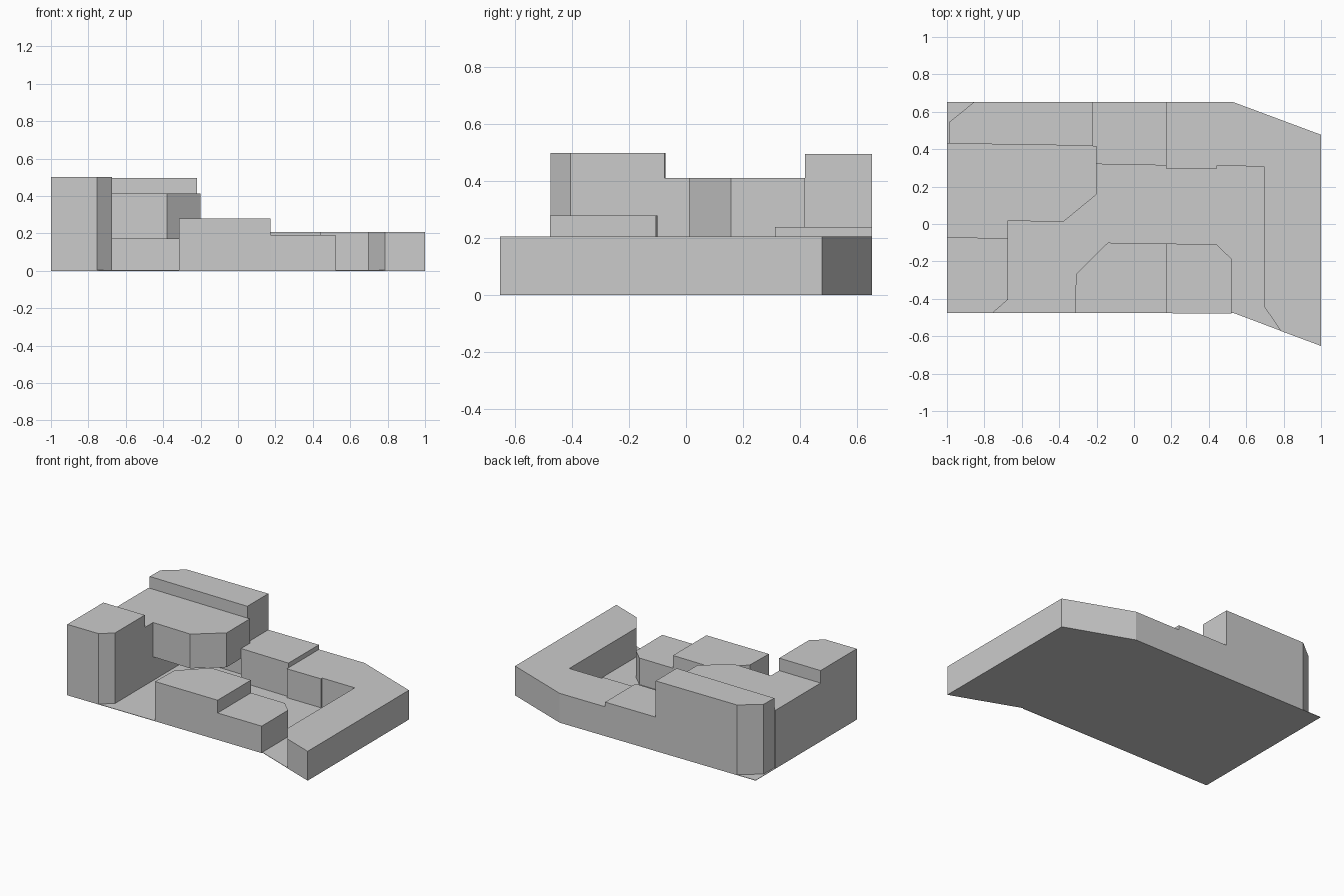
import bpy, bmesh


def prism(name, outline, top, bottom=0.0, floor=False):
    """Extrude a counter-clockwise plan outline between two heights."""
    bm = bmesh.new()
    low = [bm.verts.new((x, y, bottom)) for x, y in outline]
    high = [bm.verts.new((x, y, top)) for x, y in outline]
    bm.faces.new(high)
    if floor:
        bm.faces.new(low[::-1])
    n = len(outline)
    for i in range(n):
        j = (i + 1) % n
        bm.faces.new((low[i], low[j], high[j], high[i]))
    mesh = bpy.data.meshes.new(name)
    bm.to_mesh(mesh)
    bm.free()
    obj = bpy.data.objects.new(name, mesh)
    bpy.context.collection.objects.link(obj)
    return obj


# Thin site plate with the skewed right end
prism("site_plate", [(-1, -0.475), (0.53, -0.475), (1, -0.652), (1, 0.477),
                     (0.53, 0.652), (-1, 0.652)], 0.003, floor=True)

# Front left tower with a chamfered corner
prism("front_tower", [(-1, -0.475), (-0.755, -0.475), (-0.675, -0.405),
                      (-0.675, -0.075), (-1, -0.072)], 0.5)

# Link building: full-height stem and a raised, overhanging wing
prism("link_stem", [(-1, -0.072), (-0.675, -0.075), (-0.675, 0.427),
                    (-1, 0.43)], 0.412)
prism("link_overhang", [(-0.675, 0.018), (-0.38, 0.01), (-0.2, 0.158),
                        (-0.2, 0.418), (-0.675, 0.427)], 0.412, 0.17, floor=True)

# Back left tower with a chamfered corner
prism("back_tower", [(-0.99, 0.43), (-0.22, 0.418), (-0.22, 0.652),
                     (-0.855, 0.652), (-0.988, 0.545)], 0.495)

# Low block at the middle of the back
prism("back_block", [(-0.22, 0.418), (-0.2, 0.418), (-0.2, 0.32),
                     (0.175, 0.313), (0.175, 0.652), (-0.22, 0.652)], 0.24)

# Pair of front blocks, tall and low
prism("front_tall_block", [(-0.315, -0.475), (0.175, -0.477), (0.175, -0.105),
                           (-0.14, -0.1), (-0.31, -0.268)], 0.28)
prism("front_low_block", [(0.175, -0.477), (0.52, -0.479), (0.52, -0.185),
                          (0.44, -0.108), (0.175, -0.105)], 0.19)

# L-shaped block round the right end
prism("right_wing", [(0.175, 0.652), (0.175, 0.295), (0.44, 0.295),
                     (0.44, 0.31), (0.695, 0.308), (0.695, -0.44),
                     (0.785, -0.572), (1, -0.652), (1, 0.477),
                     (0.53, 0.652)], 0.207)
